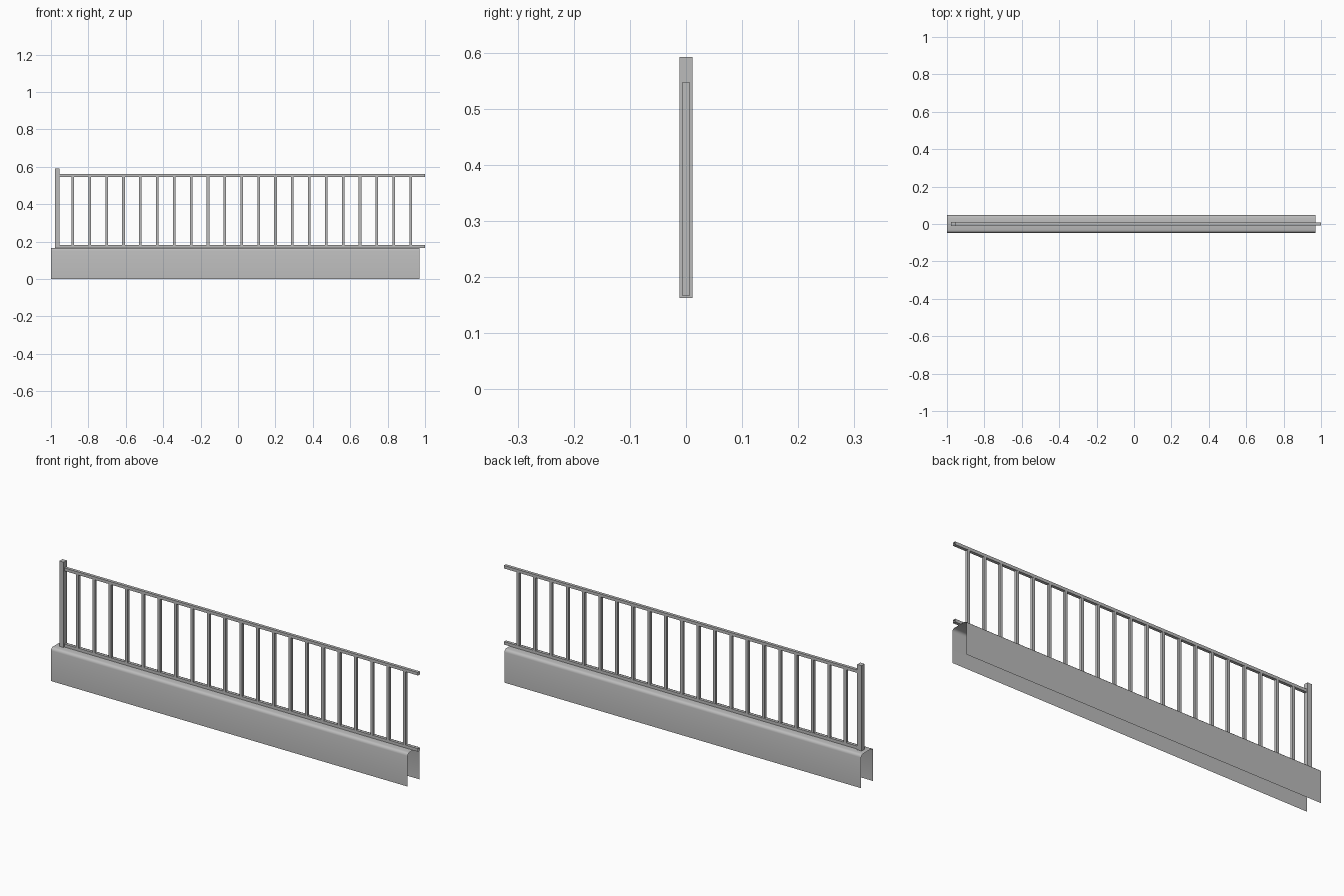
import bpy
import bmesh
from math import sin, cos, pi

cube = bpy.data.objects.get("Cube")
if cube:
    bpy.data.objects.remove(cube, do_unlink=True)

# Single painted-metal grey
grey = bpy.data.materials.new("plain grey")
grey.use_nodes = True
colour = (0.5, 0.5, 0.5, 1)
grey.diffuse_color = colour
grey.node_tree.nodes["Principled BSDF"].inputs["Base Color"].default_value = colour


def add_object(name, bm):
    bmesh.ops.recalc_face_normals(bm, faces=bm.faces)
    mesh = bpy.data.meshes.new(name)
    bm.to_mesh(mesh)
    bm.free()
    mesh.materials.append(grey)
    obj = bpy.data.objects.new(name, mesh)
    bpy.context.collection.objects.link(obj)
    return obj


def sweep(name, profile, x0, x1, closed):
    """Extrude a (y, z) profile along x, leaving the ends open."""
    bm = bmesh.new()
    rows = [[bm.verts.new((x, y, z)) for y, z in profile] for x in (x0, x1)]
    count = len(profile)
    for i in range(count if closed else count - 1):
        j = (i + 1) % count
        bm.faces.new((rows[0][i], rows[0][j], rows[1][j], rows[1][i]))
    return add_object(name, bm)


def bar(name, x, half, z0, z1):
    """Square upright bar."""
    bm = bmesh.new()
    bmesh.ops.create_cube(bm, size=1)
    bmesh.ops.scale(bm, vec=(2 * half, 2 * half, z1 - z0), verts=bm.verts)
    bmesh.ops.translate(bm, vec=(x, 0, (z0 + z1) / 2), verts=bm.verts)
    return add_object(name, bm)


# Base cover: thin folded sheet with rounded shoulders, open below and at the ends
half_depth, top, radius, steps = 0.047, 0.166, 0.014, 3
arc = [(half_depth - radius + radius * cos(a), top - radius + radius * sin(a))
       for a in (pi / 2 * i / steps for i in range(steps + 1))]
right_half = [(half_depth, 0)] + arc
cover_profile = right_half + [(-y, z) for y, z in reversed(right_half)]
cover = sweep("base_cover", cover_profile, -1, 0.97, False)
# Face the sheet outward
mesh = cover.data
if any(p.normal.z < -0.9 for p in mesh.polygons):
    mesh.flip_normals()
mesh.shade_smooth()

# Rails: open-ended square tubes
rail = 0.0075
for name, z in (("bottom_rail", 0.167), ("top_rail", 0.547)):
    square = [(-rail, z), (rail, z), (rail, z + 2 * rail), (-rail, z + 2 * rail)]
    sweep(name, square, -0.96, 1, True)

# End post
bar("end_post", -0.966, 0.012, 0.163, 0.592)

# Balusters
for i in range(21):
    bar(f"baluster_{i + 1}", -0.883 + 0.0903 * i, 0.007, 0.167, 0.547)
